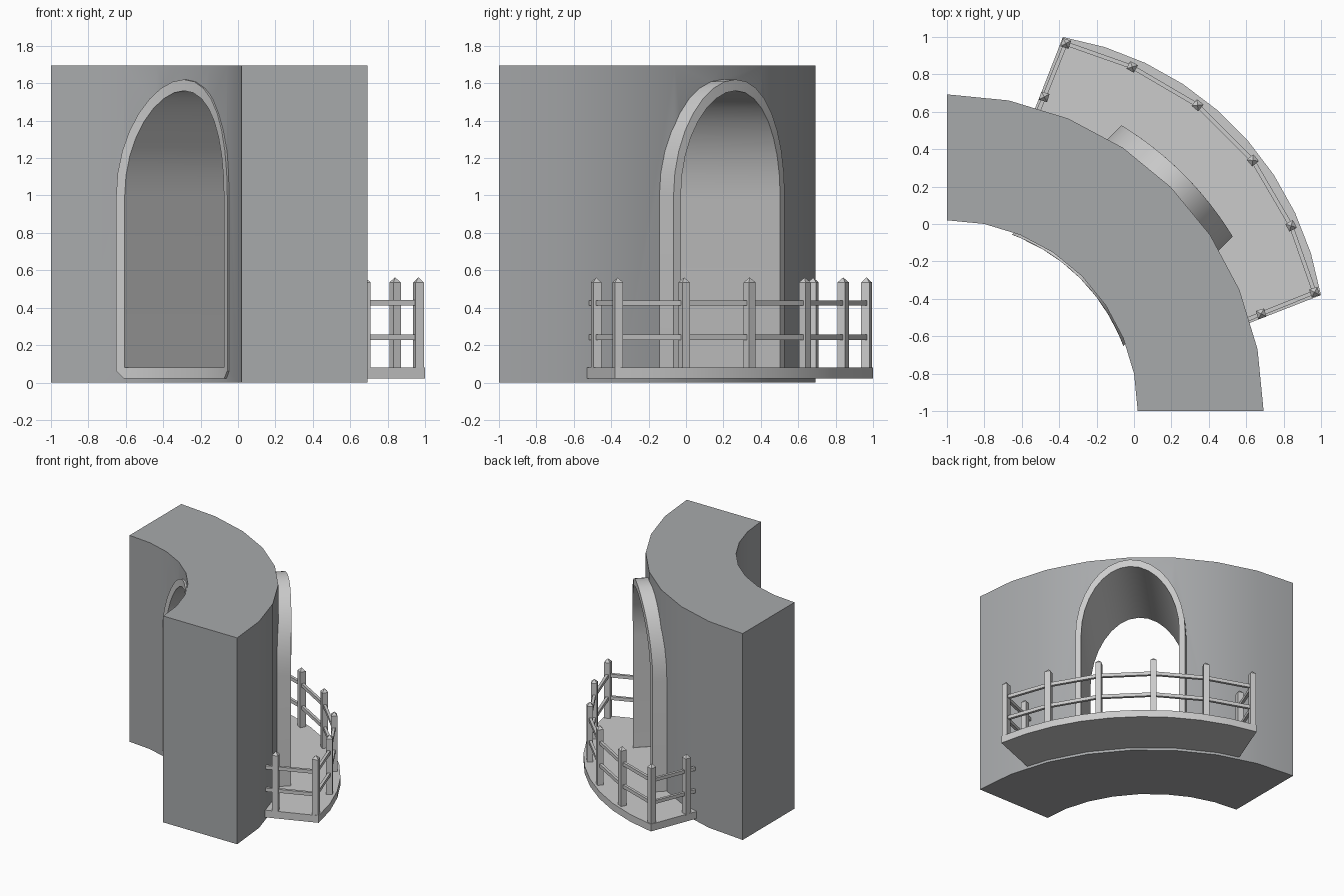
import bpy, bmesh
from math import sin, cos, pi, sqrt, atan2, radians
from mathutils import Vector, Matrix

if "Cube" in bpy.data.objects:
    bpy.data.objects.remove(bpy.data.objects["Cube"])

CENTRE = Vector((-1, -1))   # centre of the wall's curve


def make(name, bm, smooth=None):
    bmesh.ops.recalc_face_normals(bm, faces=bm.faces)
    me = bpy.data.meshes.new(name)
    bm.to_mesh(me)
    bm.free()
    ob = bpy.data.objects.new(name, me)
    bpy.context.collection.objects.link(ob)
    if smooth:
        bpy.ops.object.select_all(action='DESELECT')
        ob.select_set(True)
        bpy.context.view_layer.objects.active = ob
        bpy.ops.object.shade_smooth_by_angle(angle=radians(smooth))
    return ob


def prism(outline, z0, z1):
    bm = bmesh.new()
    f = bm.faces.new([bm.verts.new((p[0], p[1], z0)) for p in outline])
    ext = bmesh.ops.extrude_face_region(bm, geom=[f])['geom']
    bmesh.ops.translate(bm, vec=(0, 0, z1 - z0),
                        verts=[v for v in ext if isinstance(v, bmesh.types.BMVert)])
    return bm


def arc(r, a0, a1, n, centre=CENTRE):
    return [centre + Vector((r * cos(a0 + (a1 - a0) * i / n), r * sin(a0 + (a1 - a0) * i / n)))
            for i in range(n + 1)]


def mirrored(pts):
    # complete a path by reflecting it across the diagonal
    return pts + [(y, x) for x, y in reversed(pts)]


def arch_profile(half, bottom, top, spring=1.0, chamfer=0.04, n=16):
    pts = [(half, bottom + chamfer)]
    pts += [(half * cos(pi * i / n), spring + (top - spring) * sin(pi * i / n)) for i in range(n + 1)]
    pts += [(-half, bottom + chamfer)]
    return pts + [((half - chamfer) * k / 3, bottom) for k in (-3, -2, -1, 0, 1, 2, 3)]


def place(u, w, z):
    # u across the doorway, w along the diagonal from the wall centre
    return ((w - u) / sqrt(2) - 1, (w + u) / sqrt(2) - 1, z)


# Curved wall with doorway cut through
wall_r = 1.693
wall = make("wall", prism(arc(wall_r, 0, pi / 2, 8) + arc(1.02, pi / 2, 0, 8), 0, 1.695))
outer = arch_profile(0.42, 0.022, 1.62)
inner = arch_profile(0.375, 0.08, 1.56, chamfer=0.001)
bm = bmesh.new()
ends = [[bm.verts.new(place(u, w, z)) for u, z in outer] for w in (0.6, 2.2)]
for i in range(len(outer)):
    j = (i + 1) % len(outer)
    bm.faces.new((ends[0][i], ends[0][j], ends[1][j], ends[1][i]))
for e in ends:
    bm.faces.new(e)
cutter = make("door_cutter", bm)
cutter.hide_render = True
mod = wall.modifiers.new("doorway", 'BOOLEAN')
mod.object, mod.operation, mod.solver = cutter, 'DIFFERENCE', 'EXACT'
bpy.context.view_layer.objects.active = wall
bpy.ops.object.modifier_apply(modifier=mod.name)
bpy.data.objects.remove(cutter)
wall.select_set(True)
bpy.ops.object.shade_smooth_by_angle(angle=radians(30))

# Dark stone colour on the wall only
stone = bpy.data.materials.new("dark_stone")
stone.diffuse_color = (0.39, 0.40, 0.41, 1)
stone.use_nodes = True
stone.node_tree.nodes["Principled BSDF"].inputs["Base Color"].default_value = stone.diffuse_color
wall.data.materials.clear()
wall.data.materials.append(stone)

# Arched lining that stands proud of both wall faces
bm = bmesh.new()
rings = [[bm.verts.new(place(u, sqrt(r * r - u * u), z)) for u, z in prof]
         for prof, r in ((outer, 1.005), (outer, 1.79), (inner, 1.79), (inner, 1.005))]
n = len(outer)
for k in range(4):
    a, b = rings[k], rings[(k + 1) % 4]
    for i in range(n):
        j = (i + 1) % n
        bm.faces.new((a[i], a[j], b[j], b[i]))
make("arch_frame", bm, 30)

# Balcony deck: rounded outer edge, inner edge following the wall
deck_centre = Vector((-0.66, -0.66))
start = atan2(1.66, 0.28)
outside = arc(1.683, start, pi / 2 - start, 9, deck_centre)
back = arc(wall_r, 0, pi / 2, 8)[2:7]
deck = [(-0.53, 0.615)] + outside + [(0.615, -0.53)] + back
make("balcony_deck", prism(deck, 0.021, 0.08), 30)

# Railing posts with pyramid caps
posts = mirrored([(-0.48, 0.68), (-0.365, 0.965), (-0.01, 0.84), (0.34, 0.635)])
for i, (x, y) in enumerate(posts):
    bm = prism([(-.023, -.023), (.023, -.023), (.023, .023), (-.023, .023)], 0.07, 0.535)
    top = [f for f in bm.faces if f.calc_center_median().z > 0.53]
    bmesh.ops.poke(bm, faces=top)
    max(bm.verts, key=lambda v: v.co.z - v.co.xy.length).co.z = 0.562
    bmesh.ops.transform(bm, verts=bm.verts, matrix=Matrix.Translation((x, y, 0))
                        @ Matrix.Rotation(atan2(y + 1, x + 1), 4, 'Z'))
    make(f"railing_post_{i + 1}", bm)

# Two mitred rails running through the posts into the wall
path = [Vector(p) for p in [(-0.515, 0.595)] + posts + [(0.595, -0.515)]]


def offset(pts, d):
    out = []
    for i, p in enumerate(pts):
        a = (p - pts[i - 1]).normalized() if i else (pts[1] - p).normalized()
        b = (pts[i + 1] - p).normalized() if i < len(pts) - 1 else a
        na, nb = Vector((-a.y, a.x)), Vector((-b.y, b.x))
        out.append(p + (na + nb) * d / (1 + na.dot(nb)))
    return out


for name, z in (("lower_rail", 0.228), ("upper_rail", 0.412)):
    make(name, prism(offset(path, 0.011) + offset(path, -0.011)[::-1], z, z + 0.028))
